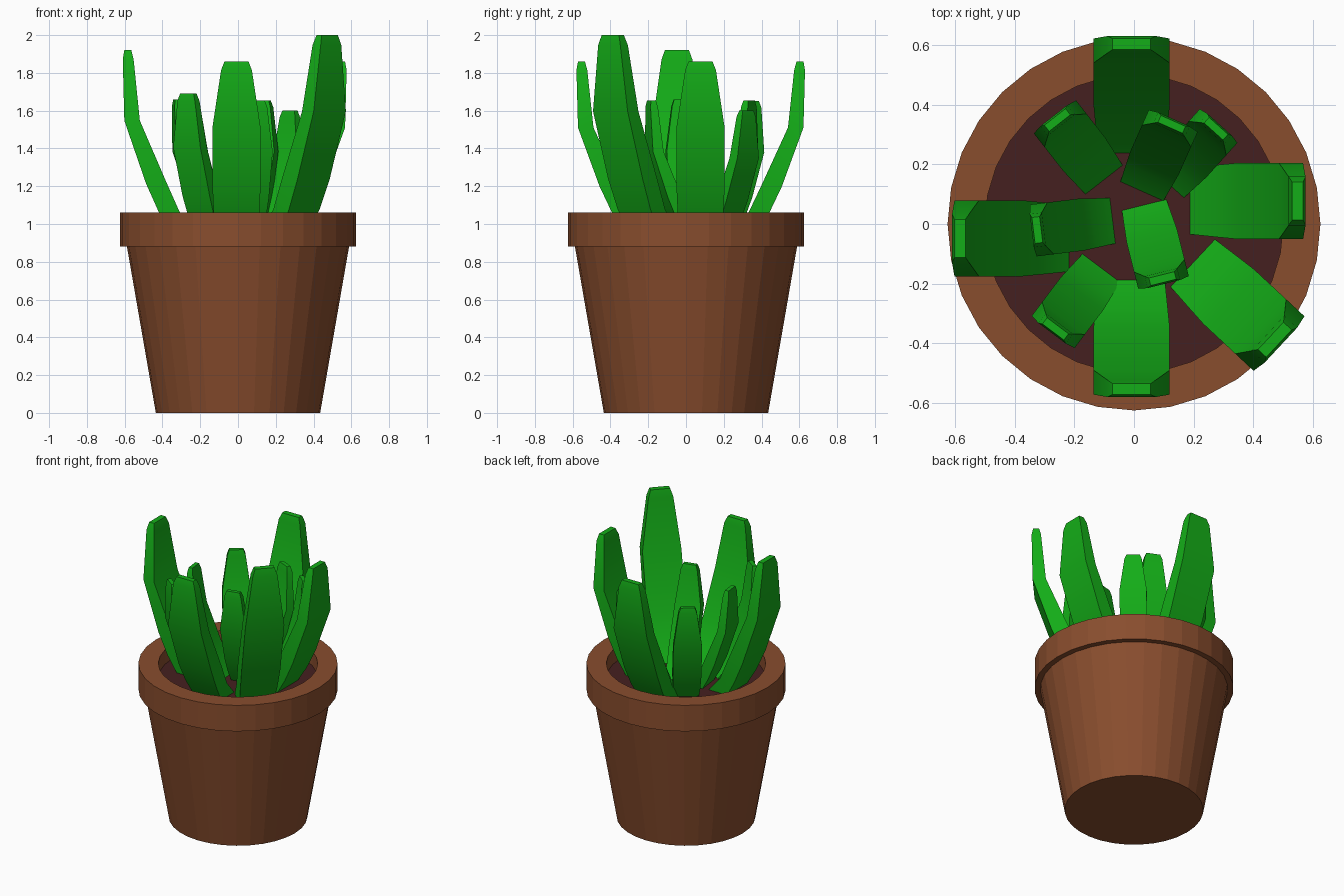
import bpy, bmesh
from math import sin, cos, pi, radians

if "Cube" in bpy.data.objects:
    bpy.data.objects.remove(bpy.data.objects["Cube"])

SIDES = 32
SOIL_Z = 0.96


def material(name, rgb):
    m = bpy.data.materials.new(name)
    m.diffuse_color = (*rgb, 1)
    m.use_nodes = True
    m.node_tree.nodes["Principled BSDF"].inputs["Base Color"].default_value = m.diffuse_color
    return m


def finish(bm, name, mat):
    bmesh.ops.recalc_face_normals(bm, faces=bm.faces)
    me = bpy.data.meshes.new(name)
    bm.to_mesh(me)
    bm.free()
    me.materials.append(mat)
    ob = bpy.data.objects.new(name, me)
    bpy.context.collection.objects.link(ob)
    return ob


def loft(bm, rings):
    """Skin a list of vertex rings and cap both ends."""
    loops = [[bm.verts.new(p) for p in ring] for ring in rings]
    for a, b in zip(loops, loops[1:]):
        n = len(a)
        for i in range(n):
            j = (i + 1) % n
            bm.faces.new((a[i], a[j], b[j], b[i]))
    bm.faces.new(loops[0][::-1])
    bm.faces.new(loops[-1])


def circle(r, z):
    return [(r * cos(2 * pi * i / SIDES), r * sin(2 * pi * i / SIDES), z)
            for i in range(SIDES)]


terracotta = material("terracotta", (0.25, 0.075, 0.027))
earth = material("earth", (0.06, 0.014, 0.014))
green = material("leaf_green", (0.007, 0.42, 0.009))

# Pot with tapered body and stepped rim, hollow down to the soil
bm = bmesh.new()
loft(bm, [circle(r, z) for r, z in
          [(0.435, 0), (0.588, 0.88), (0.625, 0.88), (0.625, 1.06),
           (0.50, 1.06), (0.50, SOIL_Z - 0.02)]])
finish(bm, "pot", terracotta)

# Soil disc
bm = bmesh.new()
loft(bm, [circle(0.5, SOIL_Z - 0.015), circle(0.5, SOIL_Z)])
finish(bm, "soil", earth)

# Leaf stations: height, inner reach, outer reach, width (all as fractions)
STATIONS = [(0.00, 0.00, 0.36, 0.86), (0.13, 0.27, 0.54, 0.95),
            (0.28, 0.43, 0.70, 1.00), (0.62, 0.78, 0.98, 1.00),
            (0.95, 0.86, 1.00, 0.64), (1.00, 0.89, 0.98, 0.50)]


def leaf(name, x, y, angle, length, width, top):
    a, z0 = radians(angle), SOIL_Z - 0.02
    rings = []
    for t, inner, outer, w in STATIONS:
        h = w * width / 2
        ring = []
        for u, v in [(inner, -h), (outer, -h), (outer, h), (inner, h)]:
            u *= length
            ring.append((x + u * cos(a) - v * sin(a),
                         y + u * sin(a) + v * cos(a), z0 + t * (top - z0)))
        rings.append(ring)
    bm = bmesh.new()
    loft(bm, rings)
    ob = finish(bm, name, green)
    bpy.context.view_layer.objects.active = ob
    ob.select_set(True)
    bpy.ops.object.shade_smooth_by_angle(angle=radians(30))
    ob.select_set(False)


# Outer ring of large leaves, then the small inner leaves
LEAVES = [
    (-0.008, -0.17, -90, 0.41, 0.255, 1.86),
    (-0.008, 0.22, 90, 0.41, 0.255, 1.86),
    (0.17, 0.077, 0, 0.405, 0.255, 1.86),
    (-0.20, -0.048, 180, 0.41, 0.255, 1.92),
    (0.185, -0.12, -43, 0.42, 0.25, 2.0),
    (-0.09, 0.135, 128, 0.29, 0.18, 1.65),
    (-0.10, -0.135, 233, 0.29, 0.18, 1.69),
    (-0.055, 0.013, 187, 0.29, 0.175, 1.66),
    (0.03, 0.08, -76, 0.29, 0.175, 1.655),
    (0.02, 0.095, 66, 0.28, 0.18, 1.655),
    (0.10, 0.125, 48, 0.28, 0.17, 1.60),
]
for i, spec in enumerate(LEAVES):
    leaf(("outer_leaf_%d" if i < 5 else "inner_leaf_%d") % (i + 1), *spec)
